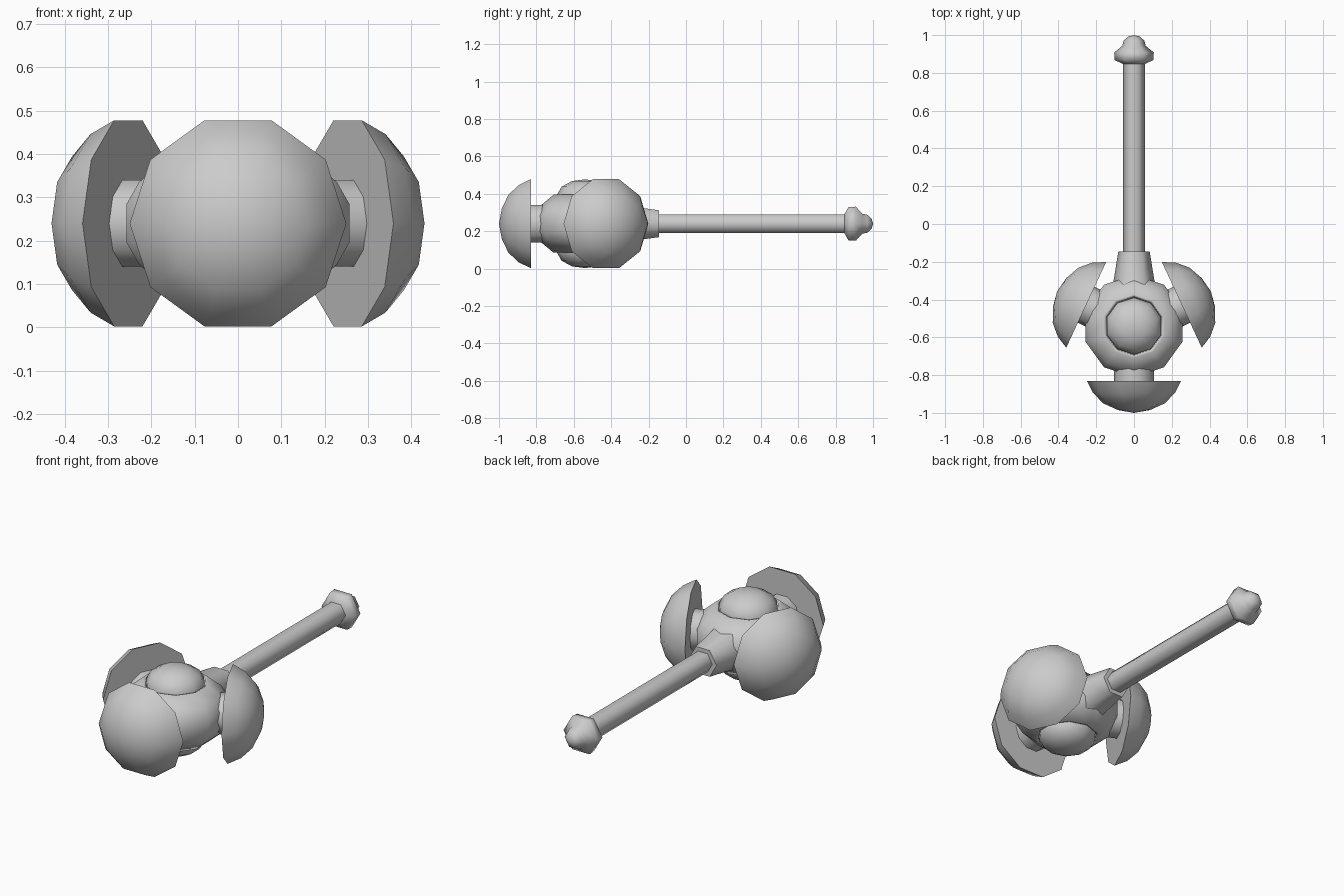
import bpy, bmesh, math
from mathutils import Vector

cube = bpy.data.objects.get("Cube")
if cube:
    bpy.data.objects.remove(cube, do_unlink=True)

grey = bpy.data.materials.new("plain grey")
grey.use_nodes = True
COLOUR = (0.6, 0.6, 0.6, 1)
grey.diffuse_color = COLOUR
grey.node_tree.nodes["Principled BSDF"].inputs["Base Color"].default_value = COLOUR

MID = 0.24                     # height of the main axis
HUB = Vector((0, -0.54, MID))  # centre of the head
UP, DOWN, BACK = Vector((0, 0, 1)), Vector((0, 0, -1)), Vector((0, 1, 0))


def lathe(name, profile, origin, axis, sides=10, side_up=UP):
    """Turn (radius, distance) pairs around an axis, closing both ends."""
    axis = axis.normalized()
    u = side_up.cross(axis)
    bm = bmesh.new()
    rings = []
    for r, d in profile:
        count = sides if r > 0 else 1
        rings.append([bm.verts.new(origin + axis * d
                      + u * r * math.cos(math.tau * i / sides)
                      + side_up * r * math.sin(math.tau * i / sides))
                      for i in range(count)])
    for a, b in zip(rings, rings[1:]):
        for i in range(sides):
            j = (i + 1) % sides
            if len(b) == 1:
                bm.faces.new((a[i], a[j], b[0]))
            else:
                bm.faces.new((a[i], a[j], b[j], b[i]))
    for ring in (rings[0], rings[-1]):
        if len(ring) > 1:
            bm.faces.new(ring)
    bmesh.ops.recalc_face_normals(bm, faces=bm.faces)
    mesh = bpy.data.meshes.new(name)
    bm.to_mesh(mesh)
    bm.free()
    mesh.materials.append(grey)
    obj = bpy.data.objects.new(name, mesh)
    bpy.context.collection.objects.link(obj)
    bpy.ops.object.select_all(action="DESELECT")
    obj.select_set(True)
    bpy.context.view_layer.objects.active = obj
    bpy.ops.object.shade_smooth_by_angle(angle=math.radians(75))
    return obj


# Head core: faceted drum with a recessed seat above and below
half = [(0.15, 0.12), (0.155, 0.15), (0.168, 0.155), (0.24, 0.095), (0.27, 0.045)]
core = half + [(r, -d) for r, d in reversed(half)]
lathe("head_core", core, HUB, UP, side_up=Vector((1, 0, 0)))

# Domed buttons on the top and bottom
button = [(0.152, 0.1), (0.15, 0.155), (0.125, 0.198), (0.07, 0.228), (0, 0.237)]
for name, axis in (("top_button", UP), ("bottom_button", DOWN)):
    lathe(name, button, HUB, axis, side_up=Vector((1, 0, 0)))

# Three striking domes, each on a short stem
dome = [(0.25, 0), (0.2165, 0.065), (0.162, 0.12), (0.085, 0.155), (0, 0.17)]
stem = [(0.105, -0.16), (0.105, 0.01)]
tilt = math.radians(25)
heads = {
    "front": (Vector((0, -0.83, MID)), -BACK),
    "left": (Vector((0.253, -0.428, MID)), Vector((math.cos(tilt), math.sin(tilt), 0))),
    "right": (Vector((-0.253, -0.428, MID)), Vector((-math.cos(tilt), math.sin(tilt), 0))),
}
for side, (centre, axis) in heads.items():
    lathe(side + "_dome", dome, centre, axis)
    lathe(side + "_stem", stem, centre, axis)

# Six-sided neck, handle and pommel along the main axis
spine = Vector((0, 0, MID))
lathe("neck", [(0.14, -0.42), (0.108, -0.3), (0.083, -0.145)], spine, BACK, 6)
lathe("handle", [(0.058, -0.2), (0.058, 0.88)], spine, BACK, 6)
lathe("pommel", [(0.05, 0.843), (0.102, 0.868), (0.105, 0.908), (0.062, 0.943),
                 (0.055, 0.97), (0.03, 0.993), (0, 1.0)], spine, BACK, 6)
